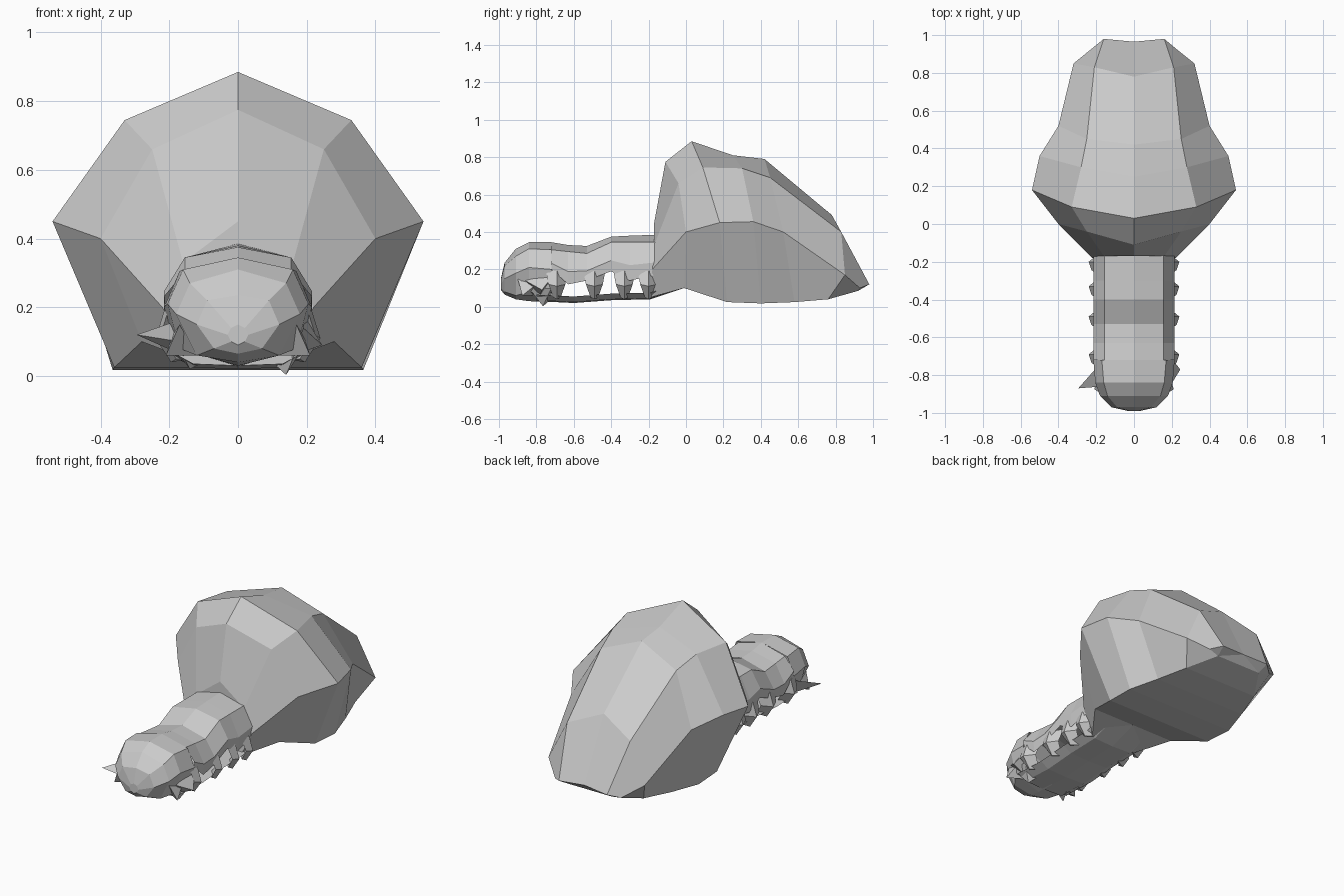
import bpy, bmesh

if "Cube" in bpy.data.objects:
    bpy.data.objects.remove(bpy.data.objects["Cube"])


def make(name, rings, closed=True, caps=(False, False)):
    """Loft a list of equal-length point rings into one flat-shaded mesh."""
    bm = bmesh.new()
    vs = [[bm.verts.new(p) for p in r] for r in rings]
    n = len(vs[0])
    for a, b in zip(vs, vs[1:]):
        for i in range(n if closed else n - 1):
            j = (i + 1) % n
            bm.faces.new((a[i], a[j], b[j], b[i]))
    for ring, cap in zip((vs[0], vs[-1]), caps):
        if cap:
            bm.faces.new(ring)
    bmesh.ops.remove_doubles(bm, verts=bm.verts, dist=0.0005)
    bmesh.ops.triangulate(bm, faces=[f for f in bm.faces if len(f.verts) > 4])
    bmesh.ops.recalc_face_normals(bm, faces=bm.faces)
    me = bpy.data.meshes.new(name)
    bm.to_mesh(me)
    bm.free()
    ob = bpy.data.objects.new(name, me)
    bpy.context.collection.objects.link(ob)
    return ob


def mirror(half):
    """Half outline starting on x = 0 -> full symmetric outline."""
    left = [(-x, y, z) for x, y, z in reversed(half) if x > 0]
    return left + list(half)


# Shell: slanted seven-sided rings (top, shoulder, side, bottom)
shell = [
    [(0, -.17, .45), (.16, -.17, .33), (.22, -.18, .2), (.15, -.19, .05)],
    [(0, -.11, .775), (.25, -.04, .66), (.40, 0, .40), (.28, -.01, .10)],
    [(0, .03, .885), (.33, .09, .745), (.54, .18, .45), (.36, .22, .025)],
    [(0, .25, .81), (.28, .30, .74), (.50, .36, .455), (.365, .40, .018)],
    [(0, .42, .79), (.25, .45, .69), (.40, .52, .40), (.31, .58, .025)],
    [(0, .78, .49), (.21, .83, .40), (.32, .85, .17), (.25, .76, .04)],
    [(0, .965, .13), (.16, .98, .12), (.22, .93, .10), (.15, .92, .085)],
]
make("shell", [mirror(r) for r in shell], caps=(True, True))

# Head: closed rings (y, top z, ridge x, ridge z, side x, side z, low x, low z, base z)
head = [
    (-.99, .15, .02, .14, .03, .12, .02, .10, .09),
    (-.97, .235, .09, .22, .12, .15, .07, .08, .065),
    (-.91, .31, .14, .27, .18, .18, .12, .06, .04),
    (-.84, .345, .16, .31, .205, .21, .17, .08, .03),
    (-.72, .345, .17, .305, .215, .20, .18, .08, .025),
]
rings = []
for y, t, rx, rz, sx, sz, lx, lz, b in head:
    h = [(0, y, t), (rx, y, rz), (sx, y, sz), (lx, y, lz)]
    rings.append(mirror(h) + [(0, y, b)])
make("head", rings, caps=(True, False))

# Back plates: open arch (y, top z, ridge z, edge z)
back = [(-.72, .345, .305, .20), (-.63, .33, .295, .12), (-.53, .325, .285, .14),
        (-.40, .375, .345, .19), (-.30, .38, .345, .14), (-.16, .385, .345, .17)]
make("back", [mirror([(0, y, t), (.155, y, r), (.215, y, (r + e) / 2 - .02), (.21, y, e)])
              for y, t, r, e in back], closed=False)

# Belly: thin curved strip under the body
belly = [(-.80, .03), (-.60, .02), (-.40, .035), (-.19, .04), (-.01, .10)]
make("belly", [mirror([(0, y, z), (.13, y, z + .005), (.185, y, z + .035)]) +
               [(0, y, z + .035)] for y, z in belly], caps=(True, True))

# Legs: three-sided tapering stubs between the back edge and the belly
for side, label in ((1, "right"), (-1, "left")):
    for k, y in enumerate((-.69, -.49, -.33, -.20)):
        leg = []
        for w, x, z in ((.06, .20, .20), (.045, .225, .12), (.02, .18, .05)):
            leg.append([(side * x, y - w, z), (side * (x + .015), y, z - .01),
                        (side * (x - .04), y + w, z)])
        make(f"{label}_leg_{k + 1}", leg, caps=(True, True))


def spike(name, base, tip):
    """Small pointed claw."""
    make(name, [base, [tip] * 3])


# Claws beside and under the head
spike("left_claw", [(-.18, -.74, .16), (-.17, -.86, .10), (-.16, -.78, .06)], (-.295, -.87, .12))
spike("right_claw", [(.19, -.70, .18), (.19, -.86, .14), (.16, -.78, .06)], (.245, -.77, .09))
for s in (1, -1):
    tag = "right" if s > 0 else "left"
    spike(f"{tag}_mouth_claw", [(s * .18, -.84, .10), (s * .20, -.72, .10), (s * .10, -.72, .04)],
          (s * .14, -.765, .003 if s > 0 else .02))
    spike(f"{tag}_front_claw", [(s * .17, -.90, .15), (s * .19, -.80, .12), (s * .12, -.82, .06)],
          (s * .21, -.875, .06))
